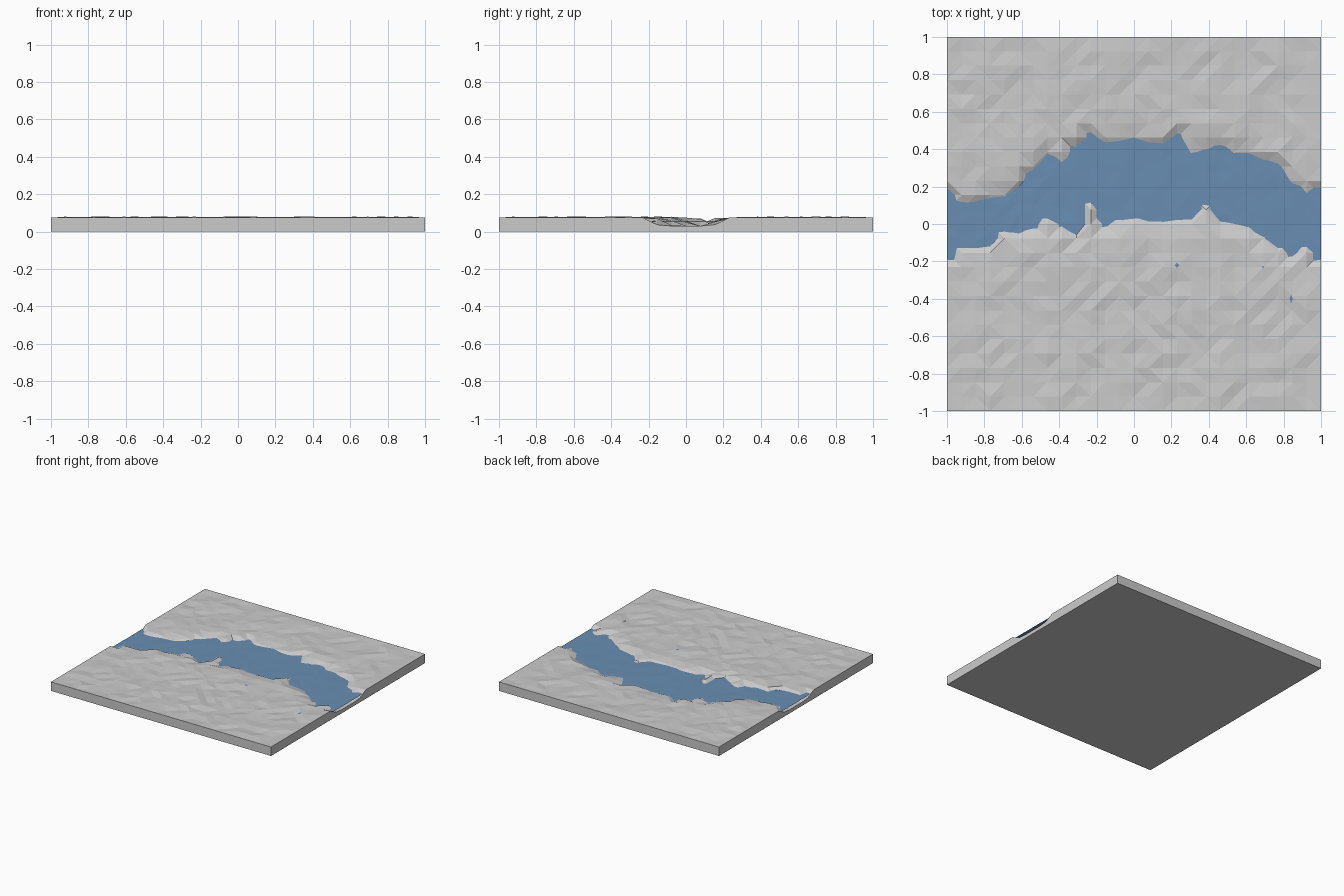
import bpy, bmesh, random

if "Cube" in bpy.data.objects:
    bpy.data.objects.remove(bpy.data.objects["Cube"])

random.seed(7)
N = 26                # terrain cells per side
LAND, BED, WATER = 0.074, 0.03, 0.055
SLOPE = 0.5           # bank steepness

# Waterline on the south and north bank, one value per terrain column
SOUTH = [-.19, -.13, -.13, -.12, -.04, -.05, -.02, .03, -.01, -.06, .12, -.01, .02, .03,
         .01, .01, .02, .02, .10, .01, 0, -.01, -.07, -.13, -.17, -.12, -.19]
NORTH = [.19, .11, .12, .14, .15, .20, .29, .38, .32, .41, .48, .44, .45, .46,
         .44, .43, .48, .38, .39, .41, .38, .38, .34, .32, .22, .16, .19]


def coord(i):
    return -1 + 2 * i / N


def finish(bm, name, mat=None):
    bmesh.ops.recalc_face_normals(bm, faces=bm.faces)
    me = bpy.data.meshes.new(name)
    bm.to_mesh(me)
    bm.free()
    ob = bpy.data.objects.new(name, me)
    bpy.context.collection.objects.link(ob)
    if mat:
        me.materials.append(mat)
    return ob


def tri_sheet(bm, grid):
    """Fill a grid of vertices with triangles, diagonals picked at random."""
    for i in range(len(grid) - 1):
        for j in range(len(grid[0]) - 1):
            a, b, c, d = grid[i][j], grid[i+1][j], grid[i+1][j+1], grid[i][j+1]
            tris = random.choice((((a, b, c), (a, c, d)), ((a, b, d), (b, c, d))))
            for t in tris:
                bm.faces.new(t)


def ground_height(i, j):
    y = coord(j)
    outside = max(SOUTH[i] - y, y - NORTH[i])
    rim = i in (0, N) or j in (0, N)
    top = LAND if rim else LAND + random.uniform(-.006, .006)
    return min(top, max(BED, WATER + SLOPE * outside))


# Riverbed terrain: rough top, straight skirt and flat underside
bm = bmesh.new()
grid = [[bm.verts.new((coord(i), coord(j), ground_height(i, j)))
         for j in range(N + 1)] for i in range(N + 1)]
tri_sheet(bm, grid)
rim = ([grid[i][0] for i in range(N)] + [grid[N][j] for j in range(N)]
       + [grid[i][N] for i in range(N, 0, -1)] + [grid[0][j] for j in range(N, 0, -1)])
low = [bm.verts.new((v.co.x, v.co.y, 0)) for v in rim]
for k in range(len(rim)):
    m = (k + 1) % len(rim)
    bm.faces.new((low[k], low[m], rim[m], rim[k]))
bm.faces.new(low[::-1])
finish(bm, "terrain")

# River water: a ribbon that tucks slightly into both banks
blue = bpy.data.materials.new("water_blue")
blue.diffuse_color = (0.14, 0.27, 0.45, 1)
blue.use_nodes = True
blue.node_tree.nodes["Principled BSDF"].inputs["Base Color"].default_value = blue.diffuse_color
bm = bmesh.new()
ROWS = 6
grid = []
for i in range(N + 1):
    near = range(max(0, i - 1), min(N, i + 1) + 1)
    s = min(SOUTH[k] for k in near) - .02
    n = max(NORTH[k] for k in near) + .02
    if i in (0, N):
        s, n = SOUTH[i], NORTH[i]
    grid.append([bm.verts.new((coord(i), s + (n - s) * j / ROWS,
                               WATER + random.uniform(-.001, .001)))
                 for j in range(ROWS + 1)])
tri_sheet(bm, grid)
finish(bm, "river_water", blue)

# Tiny puddles on the south bank
bm = bmesh.new()
for x, y, rx, ry in ((.23, -.22, .014, .014), (.69, -.23, .006, .006), (.84, -.40, .009, .024)):
    bm.faces.new([bm.verts.new((x + dx * rx, y + dy * ry, .079))
                  for dx, dy in ((-1, 0), (0, -1), (1, 0), (0, 1))])
finish(bm, "puddles", blue)
